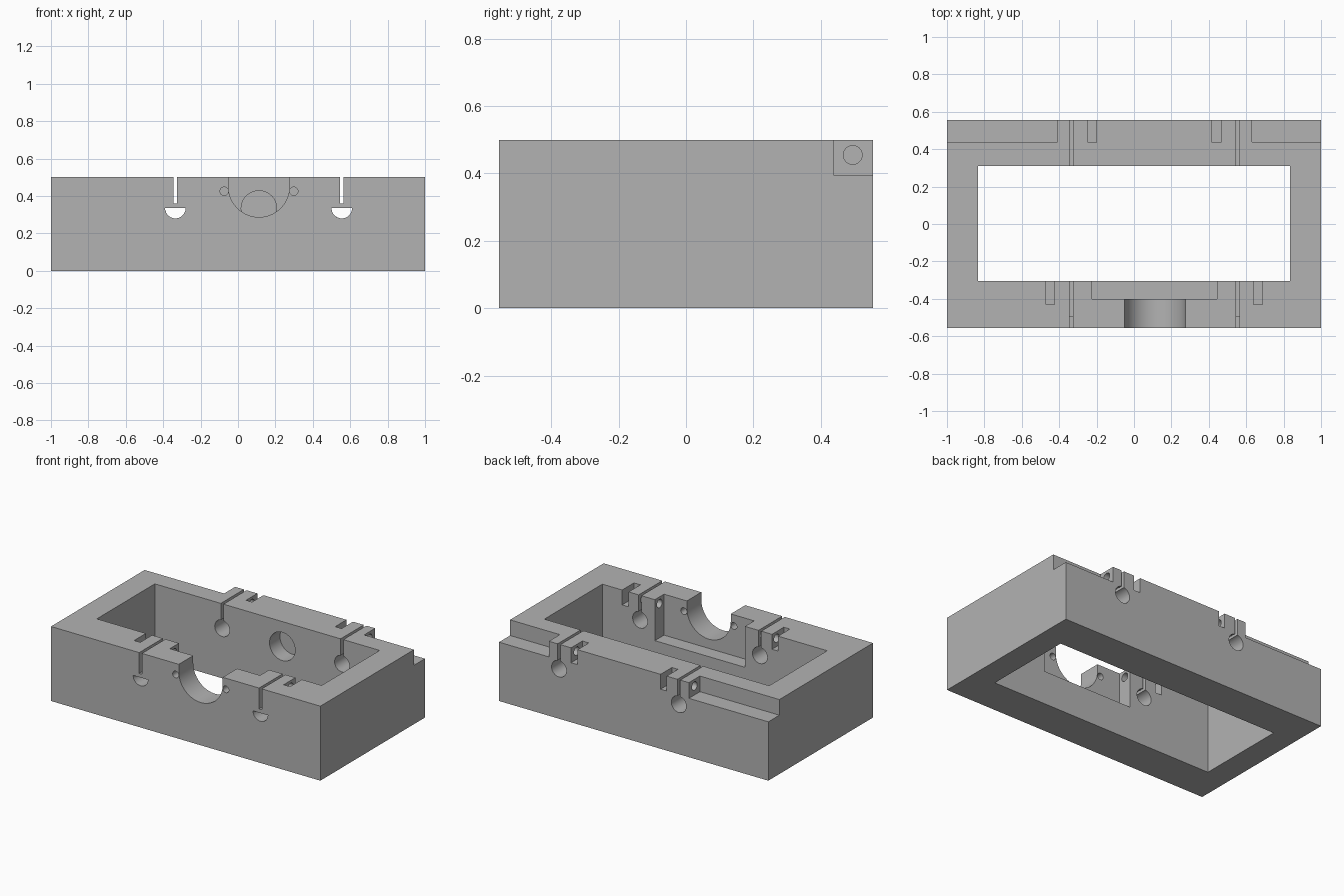
import bpy, bmesh, math

cube = bpy.data.objects.get("Cube")
if cube:
    bpy.data.objects.remove(cube, do_unlink=True)

grey = bpy.data.materials.new("plain grey")
grey.use_nodes = True
grey.diffuse_color = (0.45, 0.45, 0.45, 1)
grey.node_tree.nodes["Principled BSDF"].inputs["Base Color"].default_value = grey.diffuse_color


def prism(name, points, axis, a, b):
    """Extrude a 2D outline from a to b along the x or y axis (or z)."""
    place = {"x": lambda u, v, w: (w, u, v),
             "y": lambda u, v, w: (u, w, v),
             "z": lambda u, v, w: (u, v, w)}[axis]
    bm = bmesh.new()
    ends = [[bm.verts.new(place(u, v, w)) for u, v in points] for w in (a, b)]
    bm.faces.new(ends[0])
    bm.faces.new(ends[1])
    n = len(points)
    for i in range(n):
        j = (i + 1) % n
        bm.faces.new((ends[0][i], ends[0][j], ends[1][j], ends[1][i]))
    bmesh.ops.recalc_face_normals(bm, faces=bm.faces)
    mesh = bpy.data.meshes.new(name)
    bm.to_mesh(mesh)
    bm.free()
    mesh.materials.append(grey)
    obj = bpy.data.objects.new(name, mesh)
    bpy.context.collection.objects.link(obj)
    return obj


def rect(x0, x1, y0, y1):
    return [(x0, y0), (x1, y0), (x1, y1), (x0, y1)]


def arc(u, v, r, start=0, sweep=360, n=40):
    steps = n if sweep == 360 else n + 1
    return [(u + r * math.cos(math.radians(start + sweep * i / n)),
             v + r * math.sin(math.radians(start + sweep * i / n)))
            for i in range(steps)]


W, D, H, OVER = 1.0, 0.555, 0.5, 0.6
IN_F, IN_B = -0.305, 0.31          # inner faces of the front and back walls
body = prism("frame_body", rect(-W, W, -D, D), "z", 0, H)
bpy.context.view_layer.objects.active = body
body.select_set(True)


def cut(points, axis, a, b):
    tool = prism("cutter", points, axis, a, b)
    tool.hide_render = True
    mod = body.modifiers.new("cut", "BOOLEAN")
    mod.operation = "DIFFERENCE"
    mod.solver = "EXACT"
    mod.object = tool
    bpy.ops.object.modifier_apply(modifier=mod.name)
    bpy.data.objects.remove(tool, do_unlink=True)


def box_cut(x0, x1, y0, y1, z0, z1=OVER):
    cut(rect(x0, x1, y0, y1), "z", z0, z1)


# Central opening
box_cut(-0.835, 0.835, IN_F, IN_B, -0.1)

# Rear corner steps
box_cut(-1.1, -0.41, 0.438, 0.7, 0.395)
box_cut(0.63, 1.1, 0.438, 0.7, 0.395)

# Front wall: inner recess, round notch and two small holes beside it
MID = 0.112
box_cut(-0.225, 0.445, -0.402, -0.2, 0.225)
cut(arc(MID, 0.45, 0.163, 180, 180) + [(MID + 0.163, OVER), (MID - 0.163, OVER)],
    "y", -0.7, -0.35)
for side in (-1, 1):
    cut(arc(MID + side * 0.186, 0.425, 0.0225, n=24), "y", -0.7, -0.35)

# Back wall: blind round socket
cut(arc(MID, 0.333, 0.095), "y", 0.2, 0.42)

# Clamp slots and rod bores through both walls
for x in (-0.335, 0.555):
    box_cut(x - 0.01, x + 0.01, -0.7, 0.7, 0.36)
    cut(arc(x, 0.335, 0.055), "y", 0.2, 0.7)
    cut(arc(x, 0.335, 0.055), "y", -0.495, -0.2)
    cut(arc(x, 0.335, 0.055, 180, 180), "y", -0.7, -0.4)

# Nut pockets and the clamp screw holes leading to them
for x0, x1 in ((-0.245, -0.2), (0.417, 0.465)):
    box_cut(x0, x1, 0.435, 0.7, 0.4)
for x0, x1 in ((-0.47, -0.425), (0.64, 0.688)):
    box_cut(x0, x1, -0.43, -0.2, 0.4)
for y, a, b in ((0.495, -0.45, -0.22), (0.495, 0.44, 0.7),
                (-0.355, -0.45, -0.2), (-0.355, 0.42, 0.66)):
    cut(arc(y, 0.455, 0.028, n=24), "x", a, b)

bpy.ops.object.shade_smooth_by_angle(angle=math.radians(25))
